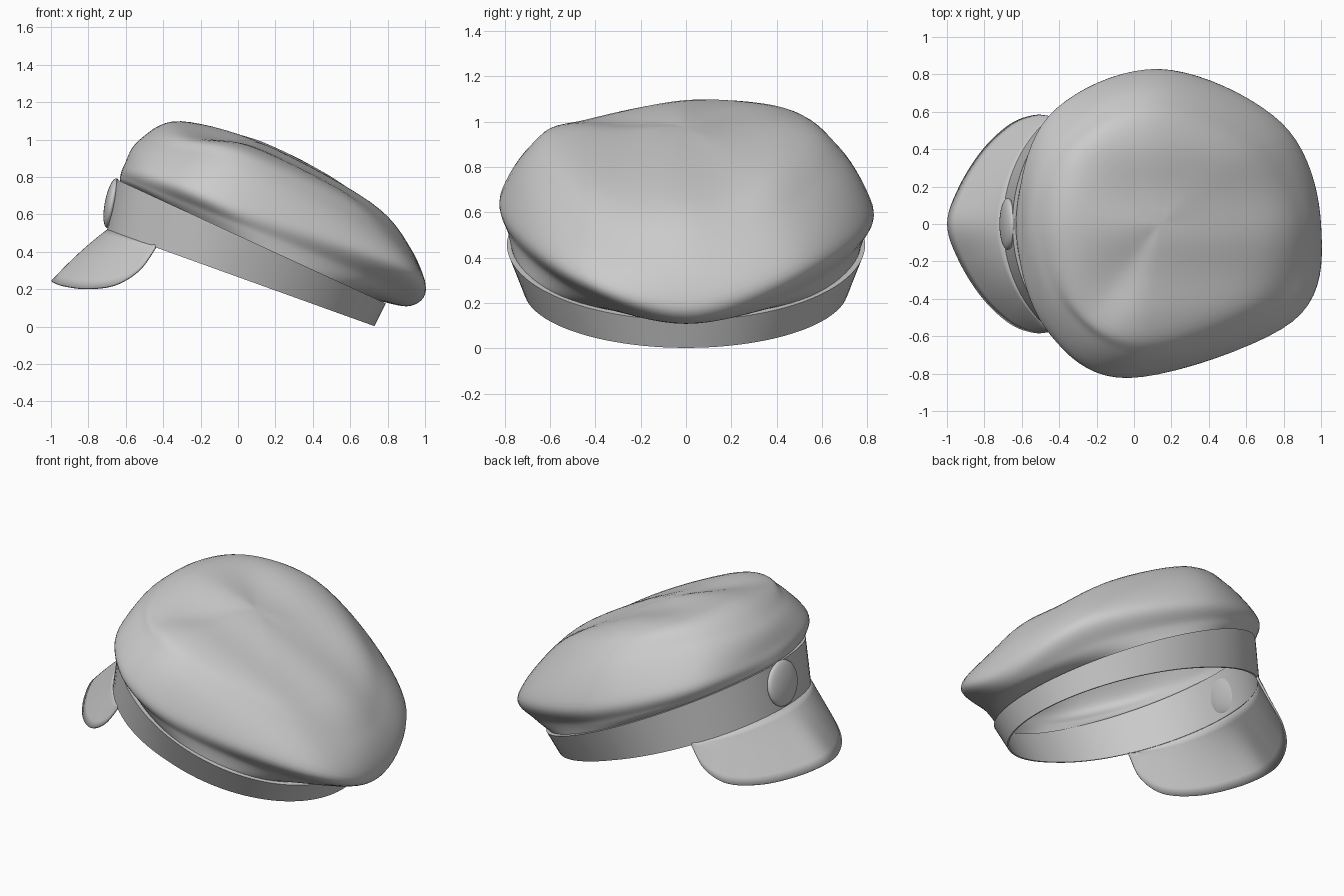
import bpy, math
from mathutils import Vector
from math import sin, cos, pi, radians

if "Cube" in bpy.data.objects:
    bpy.data.objects.remove(bpy.data.objects["Cube"])


def make(name, verts, faces, angle=40):
    me = bpy.data.meshes.new(name)
    me.from_pydata([tuple(v) for v in verts], [], faces)
    ob = bpy.data.objects.new(name, me)
    bpy.context.collection.objects.link(ob)
    bpy.ops.object.select_all(action='DESELECT')
    ob.select_set(True)
    bpy.context.view_layer.objects.active = ob
    bpy.ops.object.mode_set(mode='EDIT')
    bpy.ops.mesh.select_all(action='SELECT')
    bpy.ops.mesh.normals_make_consistent(inside=False)
    bpy.ops.object.mode_set(mode='OBJECT')
    bpy.ops.object.shade_smooth_by_angle(angle=radians(angle))
    return ob


def spline(p0, p1, p2, p3, t):
    return 0.5 * (2 * p1 + (p2 - p0) * t + (2 * p0 - 5 * p1 + 4 * p2 - p3) * t * t
                  + (3 * p1 - p0 - 3 * p2 + p3) * t ** 3)


def sample(pts, n, closed=False):
    """Smooth curve through pts, n steps per span."""
    m = len(pts)
    get = (lambda i: pts[i % m]) if closed else (lambda i: pts[max(0, min(m - 1, i))])
    out = [spline(get(i - 1), get(i), get(i + 1), get(i + 2), k / n)
           for i in range(m if closed else m - 1) for k in range(n)]
    return out if closed else out + [pts[-1]]


def oval(a, cx, rx, ry, z0, slope):
    """Point on a tilted oval, angle 0 at the peak side (-x)."""
    x = cx - rx * cos(a)
    return Vector((x, ry * sin(a), z0 - slope * x))


def bottom(a, inset=0):
    ry = 0.715 + 0.05 * max(0, cos(a))
    return oval(a, 0.015, 0.715 - inset, ry - inset, 0.265, 0.36)


def top(a, inset=0):
    return oval(a, 0.07, 0.72 - inset, 0.79 - inset, 0.488, 0.46)


# Tilted head band, thin at the lower edge with a small ledge on top
N = 96
verts = []
for i in range(N):
    a = 2 * pi * i / N
    verts += [bottom(a), top(a), top(a, 0.03), bottom(a, 0.01)]
faces = [(4 * i + j, 4 * i + (j + 1) % 4, 4 * ((i + 1) % N) + (j + 1) % 4, 4 * ((i + 1) % N) + j)
         for i in range(N) for j in range(4)]
make("head_band", verts, faces)

# Soft crown: rings of eight points, starting at the front, going round by +y
rings = [[top(k * pi / 4, 0.02) for k in range(8)]]
for ring in (
    # lower fold
    [(-.63, 0, .80), (-.45, .56, .72), (.08, .79, .51), (.68, .52, .26),
     (.92, 0, .11), (.70, -.50, .26), (.04, -.79, .53), (-.46, -.545, .73)],
    # fullest line
    [(-.61, 0, .86), (-.45, .57, .81), (.14, .825, .61), (.79, .54, .37),
     (1.0, 0, .19), (.85, -.52, .34), (-.03, -.82, .66), (-.47, -.55, .82)],
    # shoulder
    [(-.53, 0, .995), (-.37, .45, .99), (.12, .69, .85), (.68, .45, .60),
     (.925, 0, .41), (.73, -.46, .54), (.04, -.70, .86), (-.37, -.46, .955)],
    # top edge
    [(-.31, 0, 1.095), (-.20, .37, 1.07), (.12, .48, .98), (.50, .33, .80),
     (.71, 0, .655), (.52, -.38, .75), (.05, -.52, .96), (-.22, -.42, 1.01)],
):
    rings.append([Vector(p) for p in ring])
S, T = 10, 7
loops = [sample(r, S, True) for r in rings]
n = 8 * S
centre = Vector((.14, 0, .965))
fold, phase = 0.012, 0.74
verts, rows = [], 5 * T
for i in range(n):
    path = [l[i] for l in loops] + [centre, loops[-1][(i + n // 2) % n]]
    for p in sample(path, T)[:rows]:
        # faint lengthwise folds across the top
        w = max(0, min(1, (p.z - .6 + .35 * p.x) / .3)) * max(0, 1 - (abs(p.y) / .5) ** 2)
        w *= max(0, min(1, (p.x + .3) / .3))
        p.z += fold * w * cos(p.y * 12 + phase)
        verts.append(p)
verts.append(centre + Vector((0, 0, fold * cos(phase))))
faces = [(i * rows + j, ((i + 1) % n) * rows + j, ((i + 1) % n) * rows + j + 1, i * rows + j + 1)
         for i in range(n) for j in range(rows - 1)]
faces += [(i * rows + rows - 1, ((i + 1) % n) * rows + rows - 1, n * rows) for i in range(n)]
make("soft_crown", verts, faces, 60)

# Curved peak, lofted from the band's lower edge to its rim
half = [Vector(p) for p in ((-.995, 0, .24), (-.935, .19, .218), (-.81, .39, .203),
                            (-.66, .53, .222), (-.53, .578, .30), (-.44, .57, .42))]
rim = sample([Vector((p.x, -p.y, p.z)) for p in half[:0:-1]] + half, 6)
m, K = len(rim), 8
verts = []
for i, r in enumerate(rim):
    b = bottom(radians(50) * (2 * i / (m - 1) - 1), 0.005)
    for j in range(K + 1):
        t = j / K
        p = b.lerp(r, t)
        p.z += 0.05 * t * (1 - t)
        verts.append(p)
faces = [(i * (K + 1) + j, (i + 1) * (K + 1) + j, (i + 1) * (K + 1) + j + 1, i * (K + 1) + j + 1)
         for i in range(m - 1) for j in range(K)]
peak = make("peak", verts, faces)
mod = peak.modifiers.new("thickness", 'SOLIDIFY')
mod.thickness = 0.012
mod.offset = 0

# Domed round badge on the front of the band, showing through inside
bpy.ops.mesh.primitive_uv_sphere_add(segments=40, ring_count=20, radius=1,
                                     location=(-.675, 0, .66), rotation=(0, radians(101), 0))
badge = bpy.context.object
badge.name = "round_badge"
badge.scale = (.135, .138, .037)
bpy.ops.object.shade_smooth_by_angle(angle=radians(40))
